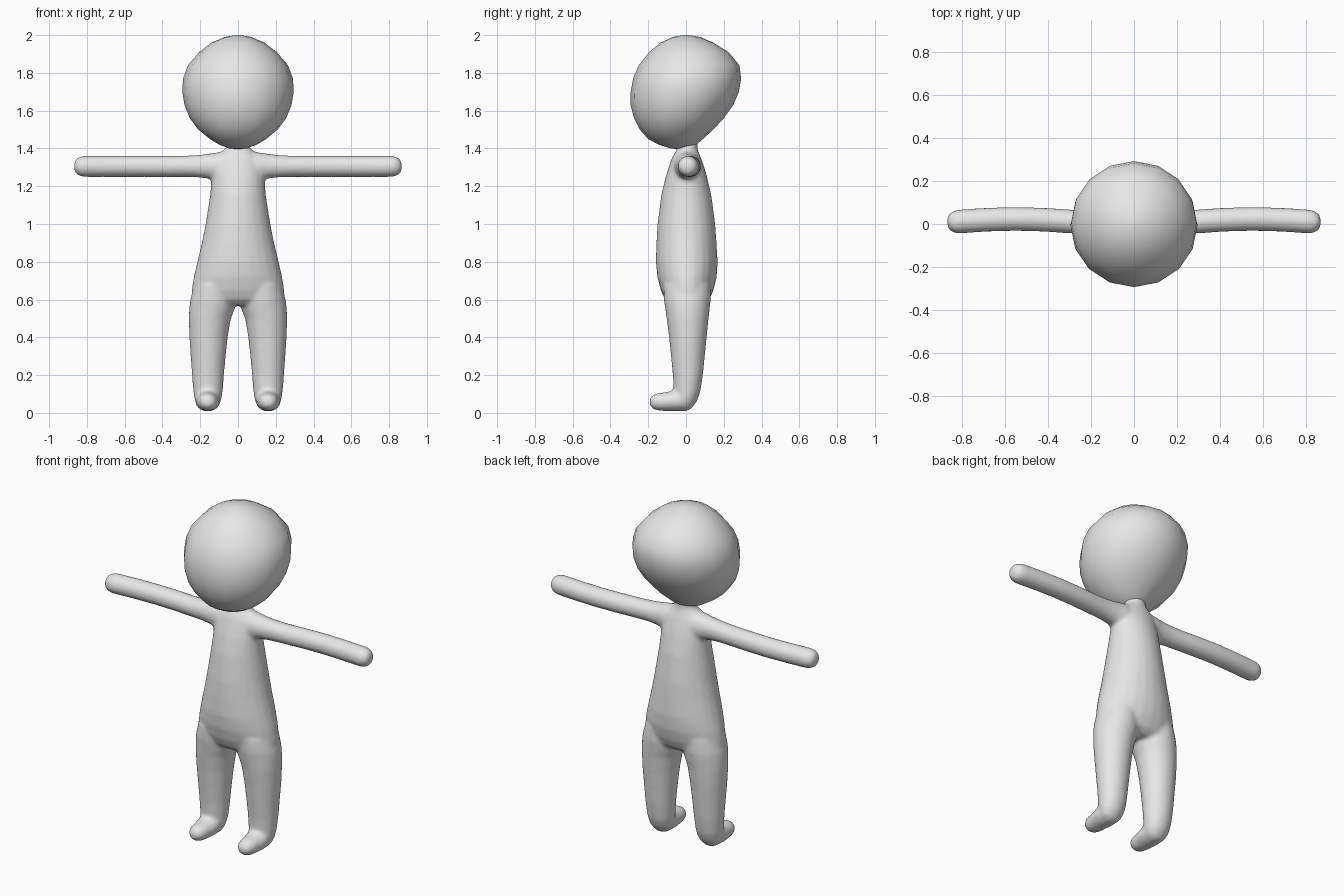
import bpy, bmesh, math
from mathutils import Vector

grey = bpy.data.materials.new("light grey")
grey.diffuse_color = (0.8, 0.8, 0.8, 1)

AXES = {"x": ((0, 1, 0), (0, 0, 1)),
        "y": ((1, 0, 0), (0, 0, 1)),
        "z": ((1, 0, 0), (0, 1, 0))}


def loft(bm, axis, rings, n=24):
    """Closed tube through elliptical rings (centre, radius_u, radius_v)."""
    u, v = (Vector(a) for a in AXES[axis])
    loops = []
    for c, ru, rv in rings:
        loops.append([bm.verts.new(Vector(c) + u * ru * math.cos(2 * math.pi * i / n)
                                   + v * rv * math.sin(2 * math.pi * i / n))
                      for i in range(n)])
    for a, b in zip(loops, loops[1:]):
        for i in range(n):
            j = (i + 1) % n
            bm.faces.new((a[i], a[j], b[j], b[i]))
    bm.faces.new(loops[0])
    bm.faces.new(loops[-1])


def stack(rows):
    """Rows of z, half width, front y, back y -> horizontal rings."""
    return [((0, (f + b) / 2, z), w, (b - f) / 2) for z, w, f, b in rows]


def make(name, bm):
    bmesh.ops.recalc_face_normals(bm, faces=bm.faces)
    for f in bm.faces:
        f.smooth = True
    me = bpy.data.meshes.new(name)
    bm.to_mesh(me)
    bm.free()
    me.materials.append(grey)
    ob = bpy.data.objects.new(name, me)
    bpy.context.collection.objects.link(ob)
    return ob


# Head: rounded, chin pushed forward
bm = bmesh.new()
loft(bm, "z", stack([
    (2.0, 0.012, -0.012, 0.012), (1.99, 0.07, -0.07, 0.075), (1.96, 0.14, -0.135, 0.145),
    (1.91, 0.205, -0.195, 0.225), (1.84, 0.265, -0.25, 0.283), (1.77, 0.291, -0.28, 0.292),
    (1.70, 0.295, -0.293, 0.28), (1.63, 0.283, -0.293, 0.25), (1.56, 0.255, -0.275, 0.2),
    (1.50, 0.21, -0.245, 0.145), (1.45, 0.15, -0.2, 0.09), (1.42, 0.1, -0.145, 0.055),
    (1.40, 0.045, -0.08, 0.015), (1.397, 0.012, -0.045, -0.02)]), 16)
make("head", bm)

# Torso with neck
bm = bmesh.new()
loft(bm, "z", stack([
    (1.46, 0.06, -0.04, 0.06), (1.405, 0.062, -0.045, 0.06), (1.385, 0.085, -0.055, 0.065),
    (1.35, 0.118, -0.075, 0.08), (1.30, 0.135, -0.092, 0.097), (1.25, 0.14, -0.108, 0.112),
    (1.15, 0.148, -0.132, 0.135), (1.0, 0.172, -0.151, 0.155), (0.9, 0.192, -0.157, 0.162),
    (0.8, 0.216, -0.16, 0.168), (0.72, 0.235, -0.152, 0.163), (0.65, 0.246, -0.134, 0.146),
    (0.6, 0.245, -0.112, 0.124), (0.57, 0.22, -0.08, 0.09)]))

# Legs: z, inner x, outer x, front y, back y
LEG = [(0.68, 0.02, 0.23, -0.12, 0.13), (0.6, 0.01, 0.253, -0.118, 0.132),
       (0.55, 0.017, 0.259, -0.11, 0.126), (0.5, 0.037, 0.261, -0.103, 0.12),
       (0.4, 0.054, 0.258, -0.09, 0.11), (0.3, 0.065, 0.251, -0.08, 0.1),
       (0.2, 0.074, 0.244, -0.07, 0.09), (0.11, 0.081, 0.237, -0.065, 0.076),
       (0.06, 0.09, 0.228, -0.065, 0.058), (0.03, 0.105, 0.213, -0.06, 0.035),
       (0.01, 0.135, 0.183, -0.04, 0.01)]
# Feet: y, z, half width, half height
FOOT = [(0.02, 0.07, 0.06, 0.055), (-0.05, 0.065, 0.068, 0.058), (-0.1, 0.06, 0.06, 0.051),
        (-0.15, 0.058, 0.052, 0.047), (-0.178, 0.058, 0.04, 0.036), (-0.193, 0.058, 0.02, 0.018)]
# Arms: x, y, z, half depth, half height
ARM = [(0.05, 0.005, 1.308, 0.07, 0.08), (0.11, 0.005, 1.303, 0.068, 0.077),
       (0.16, 0.006, 1.306, 0.06, 0.066), (0.22, 0.008, 1.306, 0.056, 0.059),
       (0.3, 0.012, 1.305, 0.056, 0.056), (0.42, 0.02, 1.305, 0.056, 0.056),
       (0.55, 0.024, 1.305, 0.056, 0.056), (0.68, 0.02, 1.305, 0.056, 0.056),
       (0.82, 0.011, 1.305, 0.056, 0.056), (0.847, 0.01, 1.305, 0.048, 0.048),
       (0.862, 0.01, 1.305, 0.033, 0.033), (0.869, 0.01, 1.305, 0.012, 0.012)]
for s in (-1, 1):
    loft(bm, "z", [((s * (i + o) / 2, (f + b) / 2, z), (o - i) / 2, (b - f) / 2)
                   for z, i, o, f, b in LEG])
    loft(bm, "y", [((s * 0.16, y, z), w, h) for y, z, w, h in FOOT])
    loft(bm, "x", [((s * x, y, z), d, h) for x, y, z, d, h in ARM])
body = make("body", bm)

# Blend the limbs into one smooth skin
remesh = body.modifiers.new("blend", "REMESH")
remesh.mode = "VOXEL"
remesh.voxel_size = 0.01
remesh.use_smooth_shade = True
smooth = body.modifiers.new("soften", "SMOOTH")
smooth.factor = 0.5
smooth.iterations = 12
